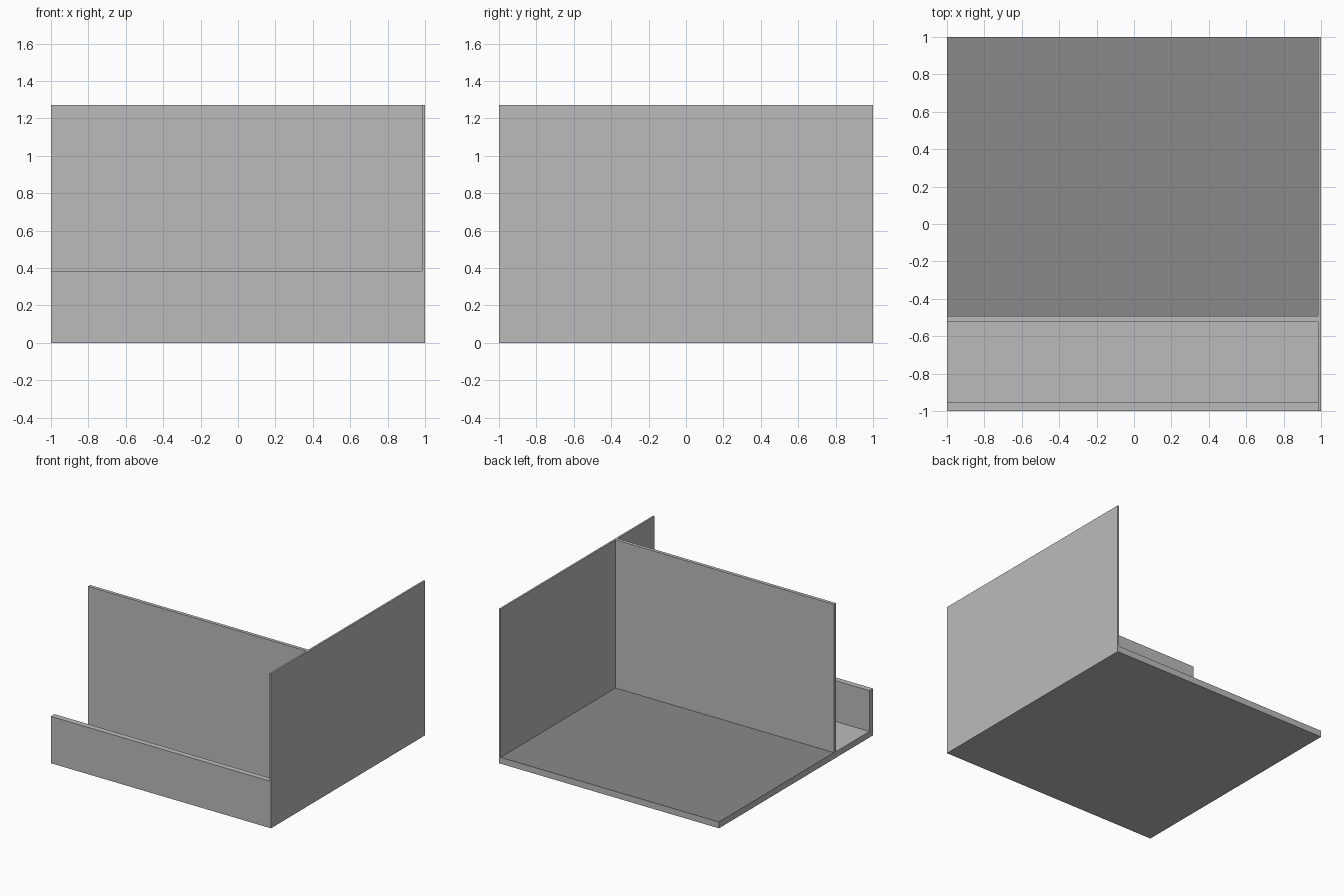
import bpy
import bmesh

if "Cube" in bpy.data.objects:
    bpy.data.objects.remove(bpy.data.objects["Cube"])


def material(name, value):
    m = bpy.data.materials.new(name)
    m.diffuse_color = (value, value, value, 1.0)
    m.use_nodes = True
    m.node_tree.nodes["Principled BSDF"].inputs["Base Color"].default_value = m.diffuse_color
    return m


LIGHT = material("light grey", 0.5)
DARK = material("mid grey", 0.255)


def box(name, lo, hi, mat):
    """Axis-aligned box between two corners."""
    bm = bmesh.new()
    bmesh.ops.create_cube(bm, size=1.0)
    for v in bm.verts:
        for i in range(3):
            v.co[i] = lo[i] if v.co[i] < 0 else hi[i]
    mesh = bpy.data.meshes.new(name)
    bm.to_mesh(mesh)
    bm.free()
    mesh.materials.append(mat)
    obj = bpy.data.objects.new(name, mesh)
    bpy.context.scene.collection.objects.link(obj)
    return obj


H = 1.27        # wall height
T = 0.05        # slab thickness
WX = 0.985      # inner face of the side wall

# Base slab, with the darker floor covering on the room part
box("base_slab", (-1, -1, 0), (WX, 1, T), LIGHT)
box("room_floor", (-1, -0.492, T), (WX, 1, T + 0.002), DARK)

# Full-height side wall and inner wall
box("side_wall", (WX, -1, 0), (1, 1, H), LIGHT)
box("inner_wall", (-1, -0.52, T), (WX, -0.492, H), LIGHT)

# Low parapet along the front
box("front_parapet", (-1, -1, T), (WX, -0.953, 0.385), LIGHT)
